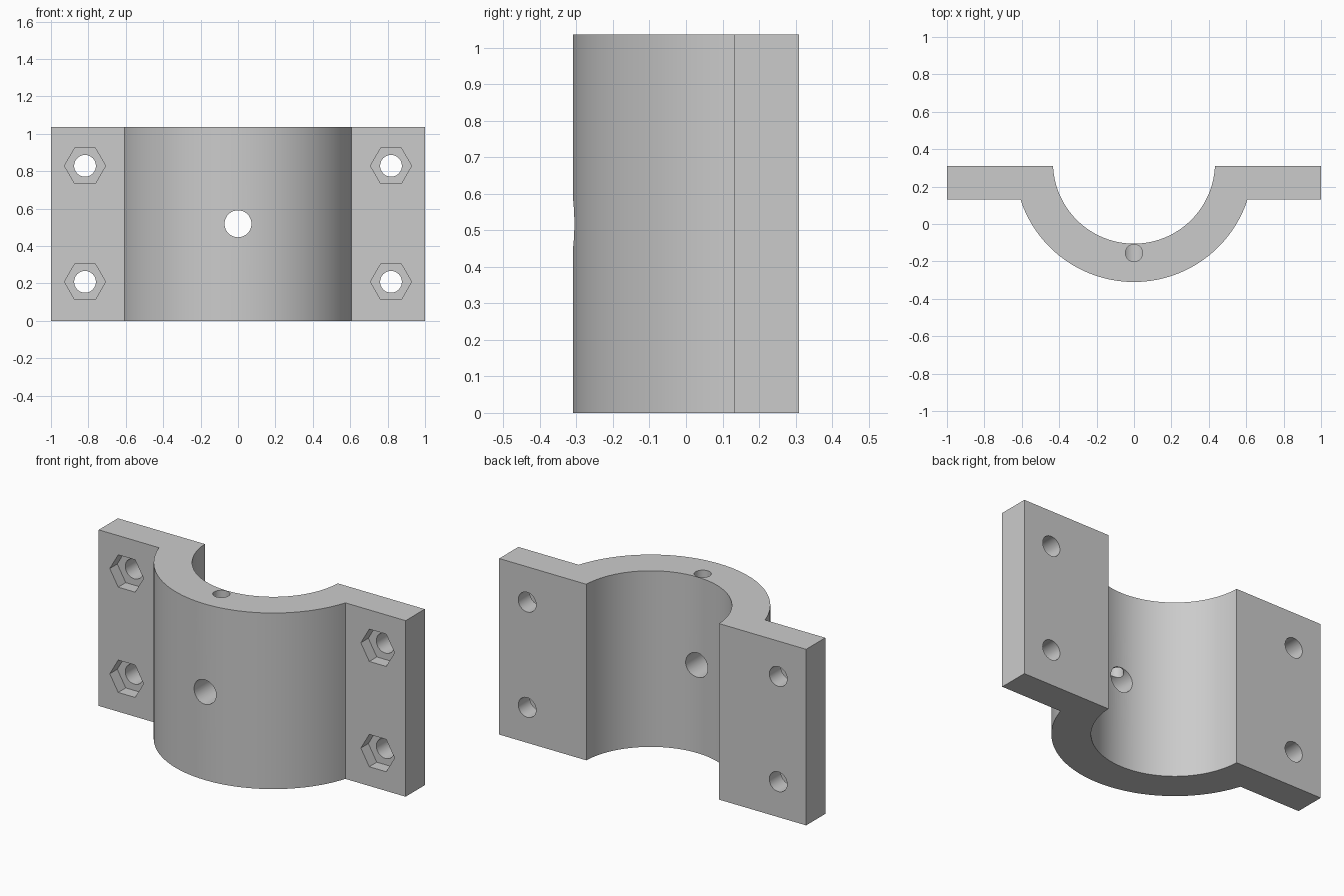
import bpy
import bmesh
import math
from mathutils import Matrix, Vector

if "Cube" in bpy.data.objects:
    bpy.data.objects.remove(bpy.data.objects["Cube"])

HEIGHT = 1.037
BACK, FLANGE_FRONT = 0.31, 0.132
AXIS_Y, INNER_R, OUTER_R = 0.328, 0.433, 0.638
MID_Z = HEIGHT / 2

grey = bpy.data.materials.new("plain grey")
grey.use_nodes = True
grey.diffuse_color = (0.6, 0.6, 0.6, 1)
grey.node_tree.nodes["Principled BSDF"].inputs["Base Color"].default_value = (0.6, 0.6, 0.6, 1)


def arc(radius, y_end, steps=96):
    """Points of the lower arc, from +x to -x, ending at height y_end."""
    start = math.asin((y_end - AXIS_Y) / radius)
    sweep = -math.pi - 2 * start
    return [(radius * math.cos(start + sweep * i / steps),
             AXIS_Y + radius * math.sin(start + sweep * i / steps))
            for i in range(steps + 1)]


def add_object(name, bm):
    bmesh.ops.recalc_face_normals(bm, faces=bm.faces)
    mesh = bpy.data.meshes.new(name)
    bm.to_mesh(mesh)
    bm.free()
    mesh.materials.append(grey)
    obj = bpy.data.objects.new(name, mesh)
    bpy.context.collection.objects.link(obj)
    return obj


# Half clamp: saddle and both flanges as one extruded profile
profile = [(1, BACK), (1, FLANGE_FRONT)] + arc(OUTER_R, FLANGE_FRONT)
profile += [(-1, FLANGE_FRONT), (-1, BACK)] + arc(INNER_R, BACK)[::-1]
bm = bmesh.new()
base = bm.faces.new([bm.verts.new((x, y, 0)) for x, y in profile])
top = bmesh.ops.extrude_face_region(bm, geom=[base])["geom"]
bmesh.ops.translate(bm, vec=(0, 0, HEIGHT),
                    verts=[v for v in top if isinstance(v, bmesh.types.BMVert)])
clamp = add_object("half_clamp", bm)


def cut(start, end, radius, sides):
    """Cut a straight prism-shaped hole from start to end."""
    start, end = Vector(start), Vector(end)
    along = end - start
    turn = Matrix.Identity(4) if along.z else Matrix.Rotation(math.pi / 2, 4, 'X')
    # a quarter turn puts the first prism corner on the x axis
    spin = Matrix.Rotation(math.pi / 2, 4, 'Z')
    bm = bmesh.new()
    bmesh.ops.create_cone(bm, cap_ends=True, segments=sides, radius1=radius, radius2=radius,
                          depth=along.length,
                          matrix=Matrix.Translation((start + end) / 2) @ turn @ spin)
    # make sure a corner lies on x for the nut pockets
    if sides == 6 and max(v.co.x for v in bm.verts) - start.x < radius * 0.95:
        bmesh.ops.rotate(bm, cent=start, verts=bm.verts,
                         matrix=Matrix.Rotation(math.pi / 6, 3, 'Y'))
    cutter = add_object("hole_cutter", bm)
    cutter.hide_render = True
    mod = clamp.modifiers.new("hole", 'BOOLEAN')
    mod.operation, mod.solver, mod.object = 'DIFFERENCE', 'EXACT', cutter
    bpy.ops.object.modifier_apply(modifier=mod.name)
    bpy.data.objects.remove(cutter)


bpy.ops.object.select_all(action='DESELECT')
bpy.context.view_layer.objects.active = clamp
clamp.select_set(True)

# Bolt holes with hexagonal nut pockets in the flange fronts
for x in (-0.818, 0.818):
    for z in (MID_Z - 0.31, MID_Z + 0.31):
        cut((x, 0, z), (x, 0.5, z), 0.058, 48)
        cut((x, 0, z), (x, FLANGE_FRONT + 0.07, z), 0.11, 6)

# Cross hole through the saddle, and the vertical hole that meets it
cut((0, -0.5, MID_Z), (0, 0.1, MID_Z), 0.072, 64)
cut((0, -0.155, MID_Z), (0, -0.155, HEIGHT + 0.2), 0.046, 48)

bpy.ops.object.shade_smooth_by_angle(angle=math.radians(25))
